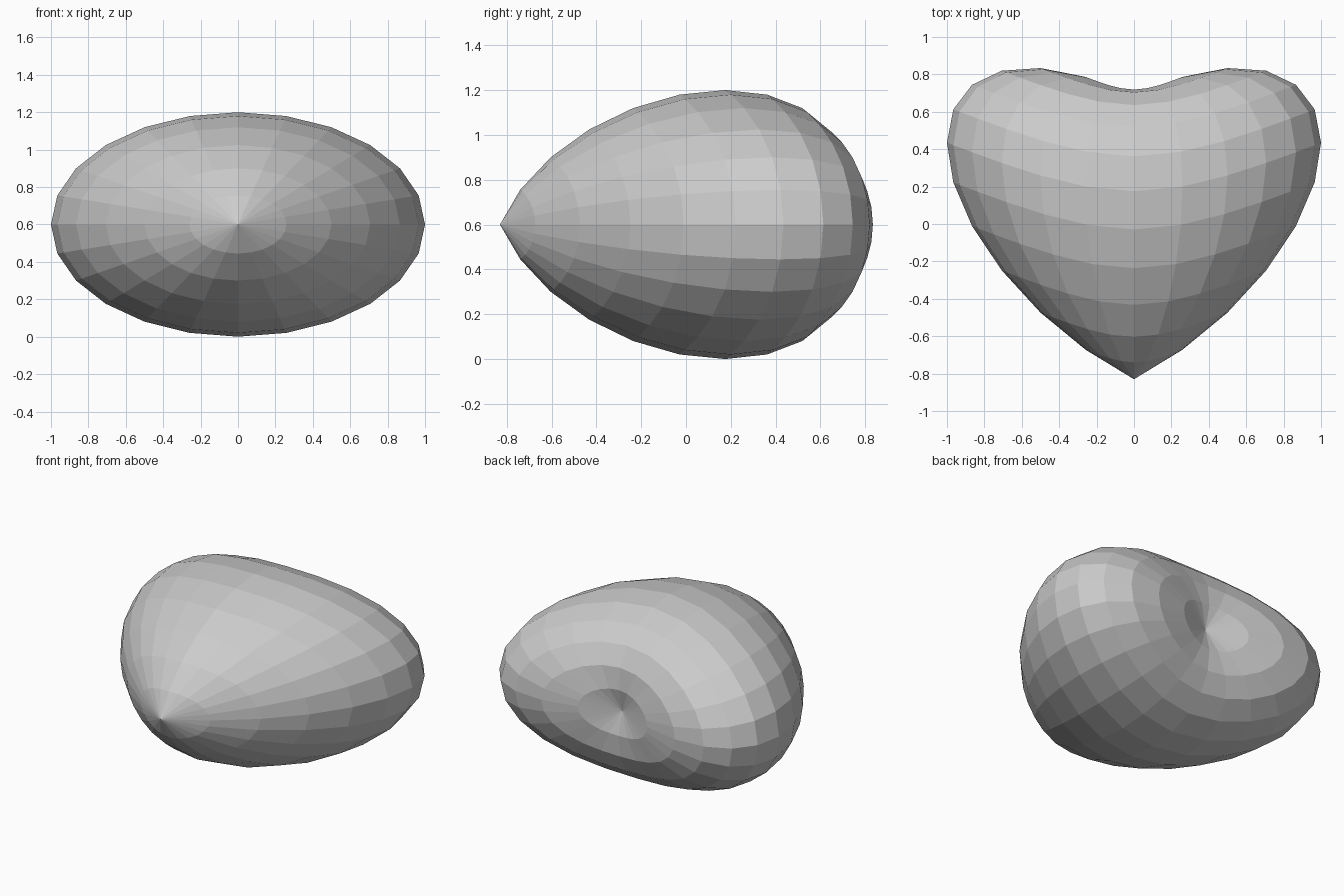
import bpy, bmesh
from math import sqrt, pi
from mathutils import Matrix

if "Cube" in bpy.data.objects:
    bpy.data.objects.remove(bpy.data.objects["Cube"])

# Unit sphere with its poles on the front-back axis
bm = bmesh.new()
bmesh.ops.create_uvsphere(bm, u_segments=24, v_segments=12, radius=1.0,
                          matrix=Matrix.Rotation(pi / 2, 4, 'X'))

# Sweep the surface backwards with distance from the axis:
# pointed tip in front, dimple at the back, lobes at the sides
for v in bm.verts:
    x, y, z = v.co
    sweep = sqrt((0.51 * x) ** 2 + (0.25 * z) ** 2)
    v.co = (x, 0.755 * y + sweep - 0.075, 0.6 * z + 0.6)

bmesh.ops.recalc_face_normals(bm, faces=bm.faces)
mesh = bpy.data.meshes.new("heart")
bm.to_mesh(mesh)
bm.free()
heart = bpy.data.objects.new("heart", mesh)
bpy.context.collection.objects.link(heart)
